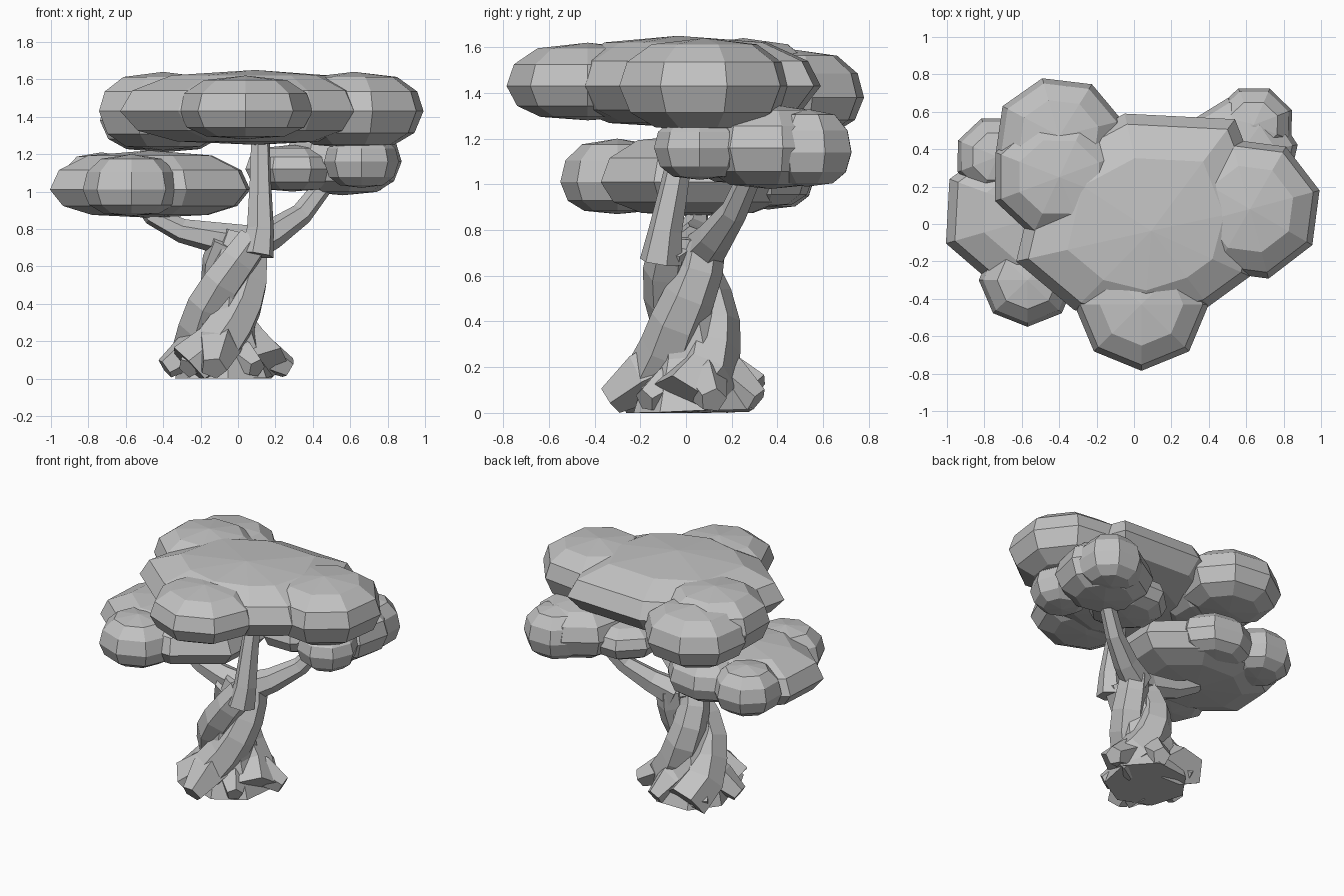
import bpy, bmesh
from math import sin, cos, pi, radians
from mathutils import Vector

old = bpy.data.objects.get("Cube")
if old:
    bpy.data.objects.remove(old, do_unlink=True)

GREY = (0.54, 0.54, 0.54, 1)
mat = bpy.data.materials.new("plain grey")
mat.use_nodes = True
mat.diffuse_color = GREY
mat.node_tree.nodes["Principled BSDF"].inputs["Base Color"].default_value = GREY


def finish(name, bm):
    bmesh.ops.recalc_face_normals(bm, faces=bm.faces)
    mesh = bpy.data.meshes.new(name)
    bm.to_mesh(mesh)
    bm.free()
    mesh.materials.append(mat)
    obj = bpy.data.objects.new(name, mesh)
    bpy.context.collection.objects.link(obj)
    return obj


def bridge(bm, rings):
    """Join successive vertex rings with quads."""
    for a, b in zip(rings, rings[1:]):
        n = len(a)
        for i in range(n):
            j = (i + 1) % n
            bm.faces.new((a[i], a[j], b[j], b[i]))


def loft(name, outline, low, mid, high):
    """Puffy pad: an outline shrunk in rings above and below its equator."""
    bm = bmesh.new()
    centre = sum((Vector(p) for p in outline), Vector((0, 0))) / len(outline)
    rings = []
    for s, h in ((0.58, -0.9), (0.87, -0.58), (1, 0), (0.91, 0.5), (0.62, 0.87)):
        z = mid + h * ((high - mid) if h > 0 else (mid - low))
        rings.append([bm.verts.new((*(centre + (Vector(p) - centre) * s), z))
                      for p in outline])
    bridge(bm, rings)
    for ring, z in ((rings[0], low), (rings[-1], high)):
        tip = bm.verts.new((*centre, z))
        for i, v in enumerate(ring):
            bm.faces.new((v, ring[(i + 1) % len(ring)], tip))
    return finish(name, bm)


def pad(name, x, y, rx, ry, low, high, turn=0.0, mid=None, sides=8):
    angles = [radians(turn) + 2 * pi * i / sides for i in range(sides)]
    outline = [(x + rx * cos(a), y + ry * sin(a)) for a in angles]
    return loft(name, outline, low, mid or (low + high) / 2, high)


def tube(name, points, radii, sides=6):
    """Faceted limb along a path, with a radius at each point."""
    bm = bmesh.new()
    pts = [Vector(p) for p in points]
    side, rings = Vector((1, 0.3, 0)), []
    for i, (p, r) in enumerate(zip(pts, radii)):
        t = (pts[min(i + 1, len(pts) - 1)] - pts[max(i - 1, 0)]).normalized()
        side = (side - t * side.dot(t)).normalized()
        other = t.cross(side)
        rings.append([bm.verts.new(p + r * (side * cos(a) + other * sin(a)))
                      for a in (2 * pi * k / sides for k in range(sides))])
    bridge(bm, rings)
    bm.faces.new(rings[0])
    bm.faces.new(rings[-1])
    # Keep the feet on the ground
    for v in bm.verts:
        v.co.z = max(v.co.z, 0)
    return finish(name, bm)


# Upper canopy
loft("upper_canopy_centre",
     [(-0.63, -0.2), (-0.32, -0.46), (0.05, -0.55), (0.4, -0.44), (0.62, -0.28),
      (0.72, 0.1), (0.54, 0.56), (-0.05, 0.59), (-0.5, 0.35)], 1.25, 1.43, 1.65)
pad("upper_canopy_front", 0.04, -0.43, 0.36, 0.355, 1.28, 1.62, 0, 1.43)
pad("upper_canopy_left", 0.62, 0.08, 0.385, 0.385, 1.23, 1.64, 15, 1.43)
pad("upper_canopy_right", -0.40, 0.25, 0.37, 0.34, 1.22, 1.64, 22, 1.43)
pad("upper_canopy_back", -0.40, 0.47, 0.35, 0.32, 1.21, 1.59, 15, 1.38)

# Lower canopy on the right side
pad("lower_right_canopy_main", -0.47, 0.05, 0.57, 0.45, 0.86, 1.22, 20, 1.01)
pad("lower_right_canopy_front", -0.57, -0.3, 0.26, 0.25, 0.87, 1.2, 0, 1.01)
pad("lower_right_canopy_back", -0.73, 0.36, 0.23, 0.22, 0.89, 1.21, 22, 1.03)
pad("lower_right_canopy_rear", -0.4, 0.34, 0.28, 0.22, 0.9, 1.2, 10, 1.03)

# Lower canopy on the left side
pad("lower_left_canopy_main", 0.56, 0.37, 0.32, 0.31, 0.98, 1.35, 10, 1.16)
pad("lower_left_canopy_back", 0.64, 0.53, 0.22, 0.21, 0.99, 1.33, 22, 1.14)
pad("lower_left_canopy_front", 0.66, 0.06, 0.2, 0.2, 1.02, 1.3, 0, 1.16)
pad("lower_left_canopy_inner", 0.29, 0.27, 0.27, 0.27, 1.0, 1.25, 22, 1.12)

# Three trunk strands twisting around a bowed axis
STEPS = 7
for name, start in (("back", 110), ("front", -130), ("left", -10)):
    path, radii = [], []
    for i in range(STEPS):
        f = i / (STEPS - 1)
        a = radians(start + 200 * f)
        spread = 0.115 - 0.03 * f + 0.13 * max(0, 1 - 4 * f)
        path.append((-0.1 + 0.13 * f ** 2 + spread * cos(a),
                     0.03 - 0.03 * f + spread * sin(a), 0.05 + 0.69 * f))
        radii.append(0.15 - 0.055 * f)
    tube(name + "_trunk_strand", path, radii)
tube("trunk_core", [(-0.07, 0.04, 0), (-0.08, 0.03, 0.25), (-0.05, 0, 0.5),
                    (0.02, 0, 0.78)], [0.27, 0.19, 0.14, 0.1], 7)

# Branches into the canopy
tube("centre_branch", [(0.1, -0.11, 0.66), (0.12, -0.09, 0.8), (0.12, -0.04, 1.05),
                       (0.12, 0.02, 1.32)], [0.095, 0.075, 0.06, 0.05])
tube("left_branch", [(0.03, 0.07, 0.7), (0.18, 0.13, 0.77), (0.34, 0.21, 0.88),
                     (0.48, 0.29, 1.06)], [0.1, 0.08, 0.06, 0.05])
tube("right_branch", [(0.06, 0.03, 0.72), (-0.1, 0.02, 0.75), (-0.3, 0.04, 0.79),
                      (-0.46, 0.05, 0.87), (-0.54, 0.05, 0.98)],
     [0.1, 0.085, 0.065, 0.05, 0.045])

# Flared roots: foot position, starting height and thickness
ROOTS = [(-0.13, -0.33, 0.26, 0.12), (0.27, 0.12, 0.22, 0.1), (0.03, 0.31, 0.24, 0.1),
         (-0.29, 0.25, 0.24, 0.1), (-0.39, -0.04, 0.24, 0.1), (-0.27, -0.2, 0.22, 0.1),
         (0.1, -0.18, 0.18, 0.09)]
for i, (x, y, top, r) in enumerate(ROOTS):
    tube("root_%d" % (i + 1),
         [(-0.08, 0.03, top), (x * 0.6 - 0.03, y * 0.6 + 0.01, top * 0.6), (x, y, 0.055)],
         [r * 1.2, r, r * 0.6], 5)
